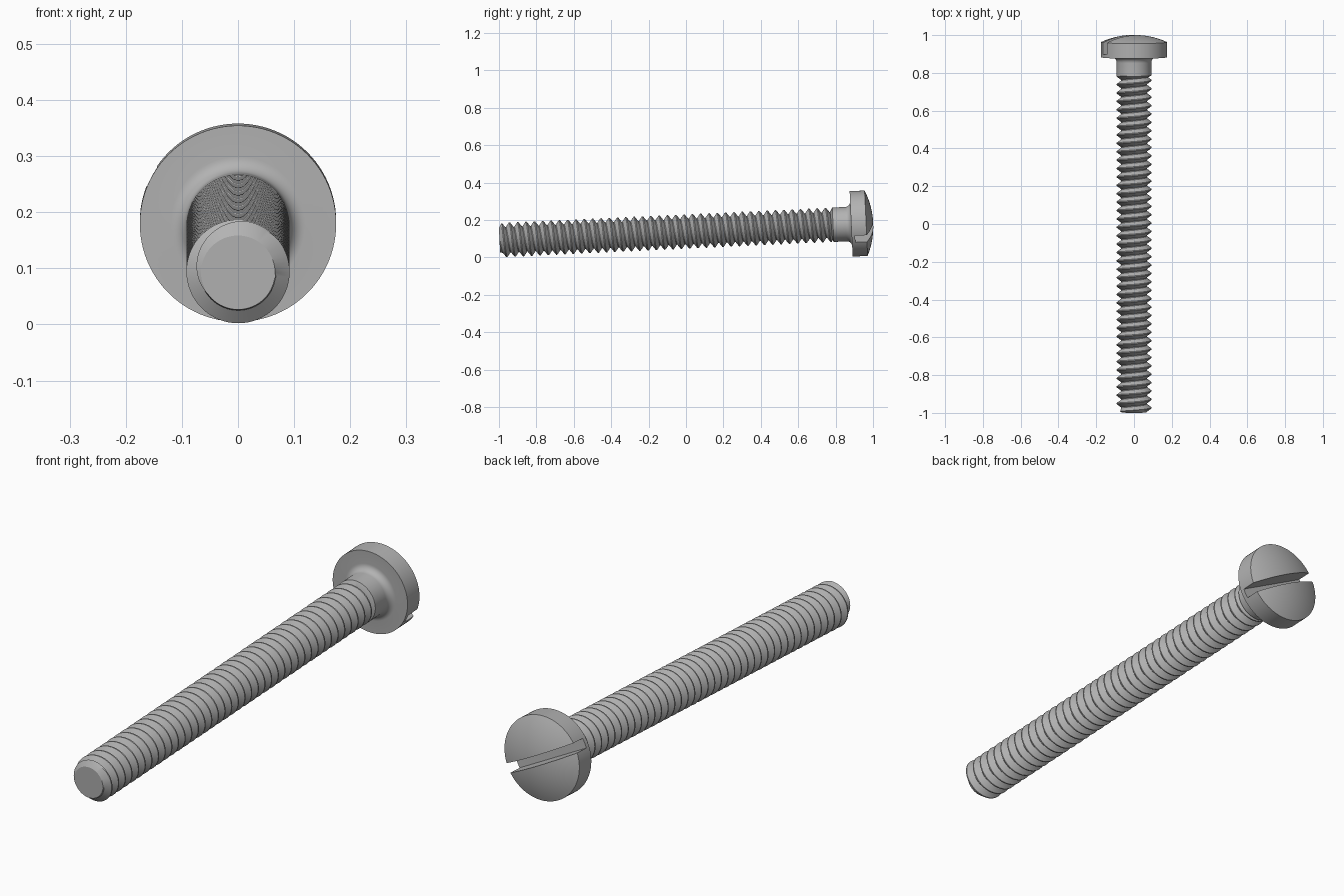
import bpy, bmesh, math
from mathutils import Matrix, Vector

cube = bpy.data.objects.get("Cube")
if cube:
    bpy.data.objects.remove(cube, do_unlink=True)

# Main sizes along the screw axis, measured from the tip
LENGTH, UNDERSIDE, RIM, NECK = 2.0, 1.882, 1.962, 1.785
R_TIP, R_ROOT, R_CREST, R_HEAD = 0.066, 0.068, 0.092, 0.175
PITCH, STEPS = 0.0445, 64
TILT = math.radians(2.65)
PLACE = Matrix.Translation((0, -0.997, 0.0925)) @ Matrix.Rotation(TILT - math.pi / 2, 4, "X")

steel = bpy.data.materials.new("grey steel")
steel.use_nodes = True
GREY = (0.45, 0.45, 0.45, 1)
steel.diffuse_color = GREY
steel.node_tree.nodes["Principled BSDF"].inputs["Base Color"].default_value = GREY


def finish(bm, name, angle=30):
    """Clean the mesh, lay it along the tilted axis and shade it."""
    bmesh.ops.remove_doubles(bm, verts=bm.verts, dist=1e-5)
    bmesh.ops.dissolve_degenerate(bm, edges=bm.edges, dist=1e-5)
    bmesh.ops.recalc_face_normals(bm, faces=bm.faces)
    mesh = bpy.data.meshes.new(name)
    bm.to_mesh(mesh)
    bm.free()
    mesh.materials.append(steel)
    obj = bpy.data.objects.new(name, mesh)
    bpy.context.collection.objects.link(obj)
    obj.matrix_world = PLACE
    bpy.ops.object.select_all(action="DESELECT")
    obj.select_set(True)
    bpy.context.view_layer.objects.active = obj
    bpy.ops.object.shade_smooth_by_angle(angle=math.radians(angle))
    return obj


def lathe(profile, steps=96):
    bm = bmesh.new()
    verts = [bm.verts.new((r, 0, z)) for r, z in profile]
    edges = [bm.edges.new(pair) for pair in zip(verts, verts[1:])]
    bmesh.ops.spin(bm, geom=verts + edges, cent=(0, 0, 0), axis=(0, 0, 1),
                   angle=math.tau, steps=steps, use_merge=True)
    return bm


# Threaded shank: a V-shaped profile swept along a right-hand helix
tooth = [(0, R_ROOT), (0.08, R_ROOT), (0.48, R_CREST), (0.6, R_CREST), (1, R_ROOT)]
bm = bmesh.new()
previous = None
for s in range(int((NECK / PITCH + 2) * STEPS)):
    a = math.tau * s / STEPS
    row = []
    for offset, r in tooth:
        z = min(max(PITCH * (s / STEPS + offset - 1), 0), NECK)
        r = min(r, R_TIP + 1.6 * z)          # chamfered tip
        row.append(bm.verts.new((r * math.cos(a), r * math.sin(a), z)))
    if previous:
        for k in range(len(tooth) - 1):
            bm.faces.new((previous[k], row[k], row[k + 1], previous[k + 1]))
    previous = row
bmesh.ops.create_circle(bm, cap_ends=True, segments=STEPS, radius=R_TIP)
finish(bm, "threaded_shank")

# Neck, fillet, flat-sided head and shallow domed top
FILLET = 0.028
profile = [(0, NECK - 0.012), (R_ROOT, NECK - 0.012), (R_CREST, NECK)]
for i in range(9):
    a = math.pi / 2 * i / 8
    profile.append((R_CREST + FILLET * (1 - math.cos(a)), UNDERSIDE - FILLET * (1 - math.sin(a))))
profile += [(R_HEAD, UNDERSIDE), (R_HEAD, RIM)]
rise = LENGTH - RIM
ball = (R_HEAD ** 2 + rise ** 2) / (2 * rise)
for i in range(1, 13):
    r = R_HEAD * (1 - i / 12)
    profile.append((r, LENGTH - ball + math.sqrt(ball ** 2 - r ** 2)))
head = finish(lathe(profile), "slotted_head")

# Driver slot cut across the head
bm = bmesh.new()
FLOOR = 1.9
bmesh.ops.create_cube(bm, size=1, matrix=Matrix.Translation((0, 0, FLOOR + 0.1))
                      @ Matrix.Rotation(math.radians(28), 4, "Z")
                      @ Matrix.Diagonal(Vector((0.5, 0.04, 0.2, 1))))
cutter = finish(bm, "slot_cutter")
cutter.hide_render = True
cut = head.modifiers.new("slot", "BOOLEAN")
cut.operation, cut.solver, cut.object = "DIFFERENCE", "EXACT", cutter
bpy.context.view_layer.objects.active = head
bpy.ops.object.modifier_apply(modifier=cut.name)
bpy.data.objects.remove(cutter, do_unlink=True)
bpy.context.view_layer.objects.active = head
head.select_set(True)
bpy.ops.object.shade_smooth_by_angle(angle=math.radians(30))
